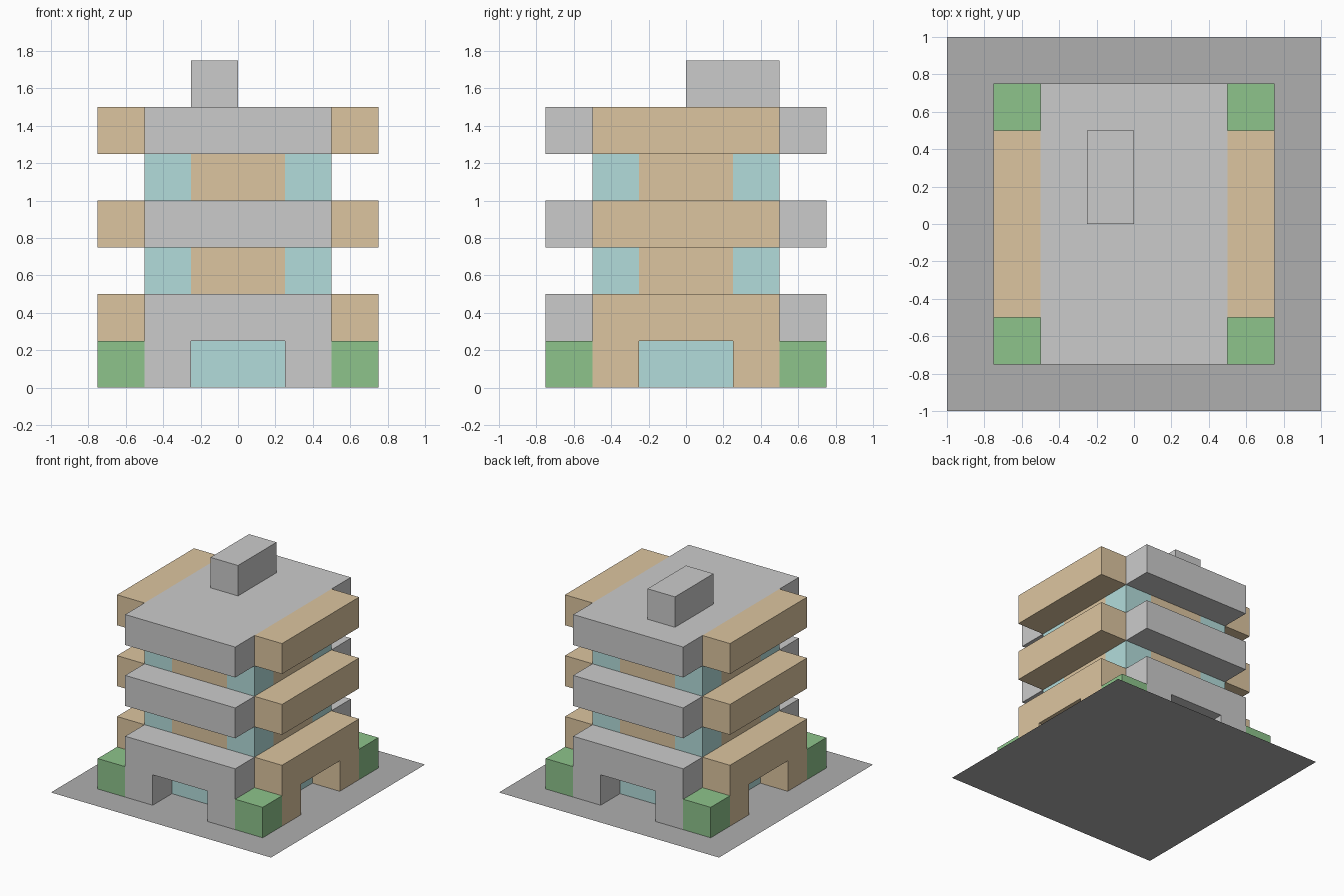
import bpy, bmesh

if "Cube" in bpy.data.objects:
    bpy.data.objects.remove(bpy.data.objects["Cube"])


def material(name, rgb):
    m = bpy.data.materials.new(name)
    m.diffuse_color = (*rgb, 1)
    m.use_nodes = True
    m.node_tree.nodes["Principled BSDF"].inputs["Base Color"].default_value = m.diffuse_color
    return m


WOOD = material("wood", (0.72, 0.56, 0.35))
GLASS = material("glass", (0.45, 0.72, 0.71))
HEDGE = material("hedge", (0.27, 0.55, 0.26))
PAVING = material("paving", (0.43, 0.43, 0.43))
CONCRETE = material("concrete", (0.69, 0.69, 0.69))


def prism(name, outline, lo, hi, mat, axis="z"):
    """Extrude a 2D outline from lo to hi along an axis; faces lying on the ground are left open."""
    place = {"x": lambda u, v, w: (w, u, v),
             "y": lambda u, v, w: (u, w, v),
             "z": lambda u, v, w: (u, v, w)}[axis]
    bm = bmesh.new()
    a = [bm.verts.new(place(u, v, lo)) for u, v in outline]
    b = [bm.verts.new(place(u, v, hi)) for u, v in outline]
    n = len(outline)
    bm.faces.new(a)
    bm.faces.new(b)
    for i in range(n):
        j = (i + 1) % n
        bm.faces.new((a[i], a[j], b[j], b[i]))
    bmesh.ops.recalc_face_normals(bm, faces=bm.faces[:])
    floor = [f for f in bm.faces if all(abs(v.co.z) < 1e-6 for v in f.verts)]
    bmesh.ops.delete(bm, geom=floor, context="FACES_ONLY")
    me = bpy.data.meshes.new(name)
    bm.to_mesh(me)
    bm.free()
    me.materials.append(mat)
    ob = bpy.data.objects.new(name, me)
    bpy.context.collection.objects.link(ob)
    return ob


def box(name, x0, x1, y0, y1, z0, z1, mat):
    return prism(name, [(x0, y0), (x1, y0), (x1, y1), (x0, y1)], z0, z1, mat)


# Paved plot
bpy.ops.mesh.primitive_plane_add(size=2)
plot = bpy.context.object
plot.name = "paved_plot"
plot.data.materials.append(PAVING)

# Shared profiles: entrance arch (side on) and cross-shaped floor core (plan)
ARCH = [(-.5, 0), (-.25, 0), (-.25, .25), (.25, .25),
        (.25, 0), (.5, 0), (.5, .5), (-.5, .5)]
CROSS = [(-.25, -.5), (.25, -.5), (.25, -.25), (.5, -.25), (.5, .25), (.25, .25),
         (.25, .5), (-.25, .5), (-.25, .25), (-.5, .25), (-.5, -.25), (-.25, -.25)]

# Ground floor: glazed core, entrance arches on all four sides, ceiling
prism("ground_glazing", CROSS, 0, .25, GLASS)
for lo, end, side in ((-.75, "front", "left"), (.5, "back", "right")):
    prism(end + "_arch", ARCH, lo, lo + .25, CONCRETE, "y")
    prism(side + "_arch", ARCH, lo, lo + .25, WOOD, "x")
box("ground_ceiling", -.5, .5, -.5, .5, .25, .5, CONCRETE)

# Corner hedges
for x in (-.75, .5):
    for y in (-.75, .5):
        box("corner_hedge", x, x + .25, y, y + .25, 0, .25, HEDGE)

# Upper floors: wooden core, glass corners, then a slab with side balconies
for z in (.5, 1.0):
    prism("floor_core", CROSS, z, z + .25, WOOD)
    for x in (-.5, .25):
        for y in (-.5, .25):
            box("corner_window", x, x + .25, y, y + .25, z, z + .25, GLASS)
    box("floor_slab", -.5, .5, -.75, .75, z + .25, z + .5, CONCRETE)
    for x in (-.75, .5):
        box("side_balcony", x, x + .25, -.5, .5, z + .25, z + .5, WOOD)

# Rooftop stair housing
box("roof_housing", -.25, 0, 0, .5, 1.5, 1.75, CONCRETE)
